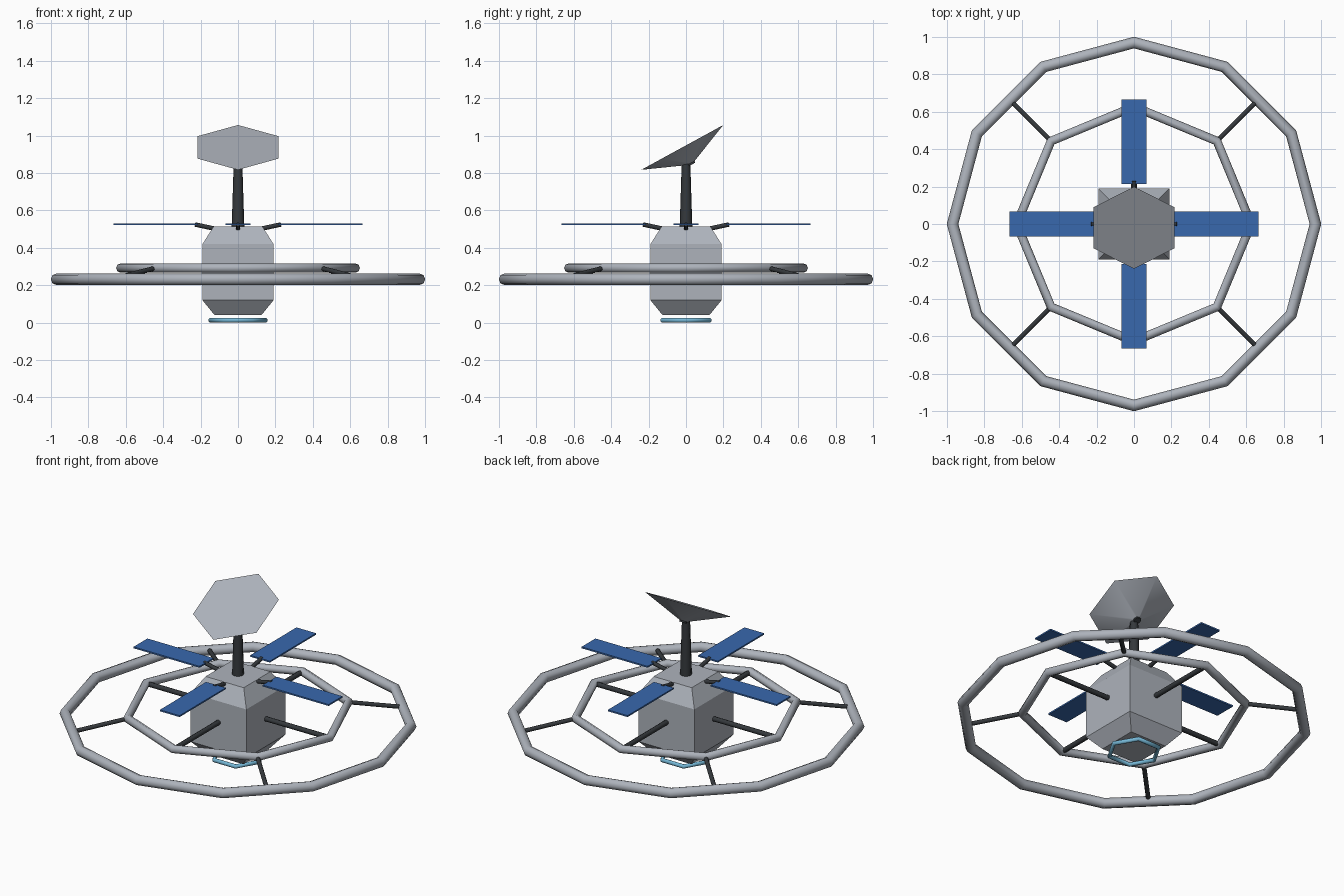
import bpy
import bmesh
from math import pi, sin, cos, radians
from mathutils import Vector, Matrix

if "Cube" in bpy.data.objects:
    bpy.data.objects.remove(bpy.data.objects["Cube"], do_unlink=True)


def material(name, rgb):
    m = bpy.data.materials.new(name)
    m.use_nodes = True
    m.diffuse_color = (*rgb, 1)
    m.node_tree.nodes["Principled BSDF"].inputs["Base Color"].default_value = (*rgb, 1)
    return m


GREY = material("hull grey", (0.42, 0.45, 0.50))
DARK = material("dark metal", (0.035, 0.04, 0.045))
BLUE = material("panel blue", (0.04, 0.14, 0.42))
CYAN = material("light cyan", (0.18, 0.48, 0.68))


def add_mesh(name, bm, mat, smooth=False):
    bmesh.ops.recalc_face_normals(bm, faces=bm.faces)
    for f in bm.faces:
        f.smooth = smooth and len(f.verts) <= 4
    mesh = bpy.data.meshes.new(name)
    bm.to_mesh(mesh)
    bm.free()
    mesh.materials.append(mat)
    obj = bpy.data.objects.new(name, mesh)
    bpy.context.collection.objects.link(obj)
    return obj


def ring(name, major, minor, z, sides, mat, tube_sides=8):
    """Low-poly torus with a corner on +x."""
    bm = bmesh.new()
    loops = []
    for i in range(sides):
        a = 2 * pi * i / sides
        loop = []
        for j in range(tube_sides):
            b = 2 * pi * j / tube_sides
            r = major + minor * cos(b)
            loop.append(bm.verts.new((r * cos(a), r * sin(a), z + minor * sin(b))))
        loops.append(loop)
    for i in range(sides):
        p, q = loops[i], loops[(i + 1) % sides]
        for j in range(tube_sides):
            k = (j + 1) % tube_sides
            bm.faces.new((p[j], q[j], q[k], p[k]))
    return add_mesh(name, bm, mat, True)


def rod(name, start, end, r1, r2, mat=DARK, sides=8):
    """Tapered rod between two points."""
    start, end = Vector(start), Vector(end)
    d = end - start
    turn = d.to_track_quat('Z', 'Y').to_matrix().to_4x4()
    bm = bmesh.new()
    bmesh.ops.create_cone(bm, cap_ends=True, segments=sides, radius1=r1, radius2=r2,
                          depth=d.length,
                          matrix=Matrix.Translation((start + end) / 2) @ turn)
    return add_mesh(name, bm, mat, True)


# Square hull with tapered top and bottom
bm = bmesh.new()
levels = []
for z, h in ((0.04, 0.125), (0.12, 0.19), (0.42, 0.19), (0.515, 0.13)):
    levels.append([bm.verts.new((x * h, y * h, z))
                   for x, y in ((-1, -1), (1, -1), (1, 1), (-1, 1))])
for low, high in zip(levels, levels[1:]):
    for i in range(4):
        j = (i + 1) % 4
        bm.faces.new((low[i], low[j], high[j], high[i]))
bm.faces.new(levels[0])
bm.faces.new(levels[-1])
add_mesh("hull", bm, GREY)

# Habitat rings and docking ring
ring("outer_ring", 0.97, 0.031, 0.232, 12, GREY)
ring("inner_ring", 0.627, 0.025, 0.292, 8, GREY)
ring("docking_ring", 0.146, 0.013, 0.013, 6, CYAN)

# Spokes, panel struts and solar panels, repeated around the hull
for i, side in enumerate(("left", "back", "right", "front")):
    turn = Matrix.Rotation(i * pi / 2, 4, 'Z')
    rod(side + "_inner_spoke", turn @ Vector((0.17, 0, 0.29)),
        turn @ Vector((0.62, 0, 0.29)), 0.015, 0.015)
    rod(side + "_outer_spoke", turn @ Vector((0.44, 0.44, 0.292)),
        turn @ Vector((0.665, 0.665, 0.235)), 0.013, 0.013)
    rod(side + "_panel_strut", turn @ Vector((0.09, 0, 0.495)),
        turn @ Vector((0.23, 0, 0.525)), 0.012, 0.012)
    bm = bmesh.new()
    bmesh.ops.create_cube(bm, size=1, matrix=turn @ Matrix.Translation((0.44, 0, 0.526))
                          @ Matrix.Diagonal((0.45, 0.134, 0.009, 1)))
    add_mesh(side + "_solar_panel", bm, BLUE)

# Antenna mast with tilted hexagonal dish
rod("mast", (0, 0, 0.505), (0, 0, 0.855), 0.034, 0.023)
axis = Vector((0, -sin(0.5), cos(0.5)))
rim = Vector((0, -0.02, 0.937))
rod("dish_hub", rim - axis * 0.105, rim - axis * 0.07, 0.022, 0.022)
bm = bmesh.new()
bmesh.ops.create_cone(bm, cap_ends=True, segments=6, radius1=0.012, radius2=0.25, depth=0.1,
                      matrix=Matrix.Translation(rim - axis * 0.05)
                      @ Matrix.Rotation(0.5, 4, 'X'))
# Put a dish corner at the top of the rim
top = max(bm.verts, key=lambda v: v.co.z)
if abs(top.co.x) > 0.05:
    bmesh.ops.rotate(bm, verts=bm.verts, cent=rim,
                     matrix=Matrix.Rotation(radians(30), 3, axis))
add_mesh("dish", bm, GREY, True)
